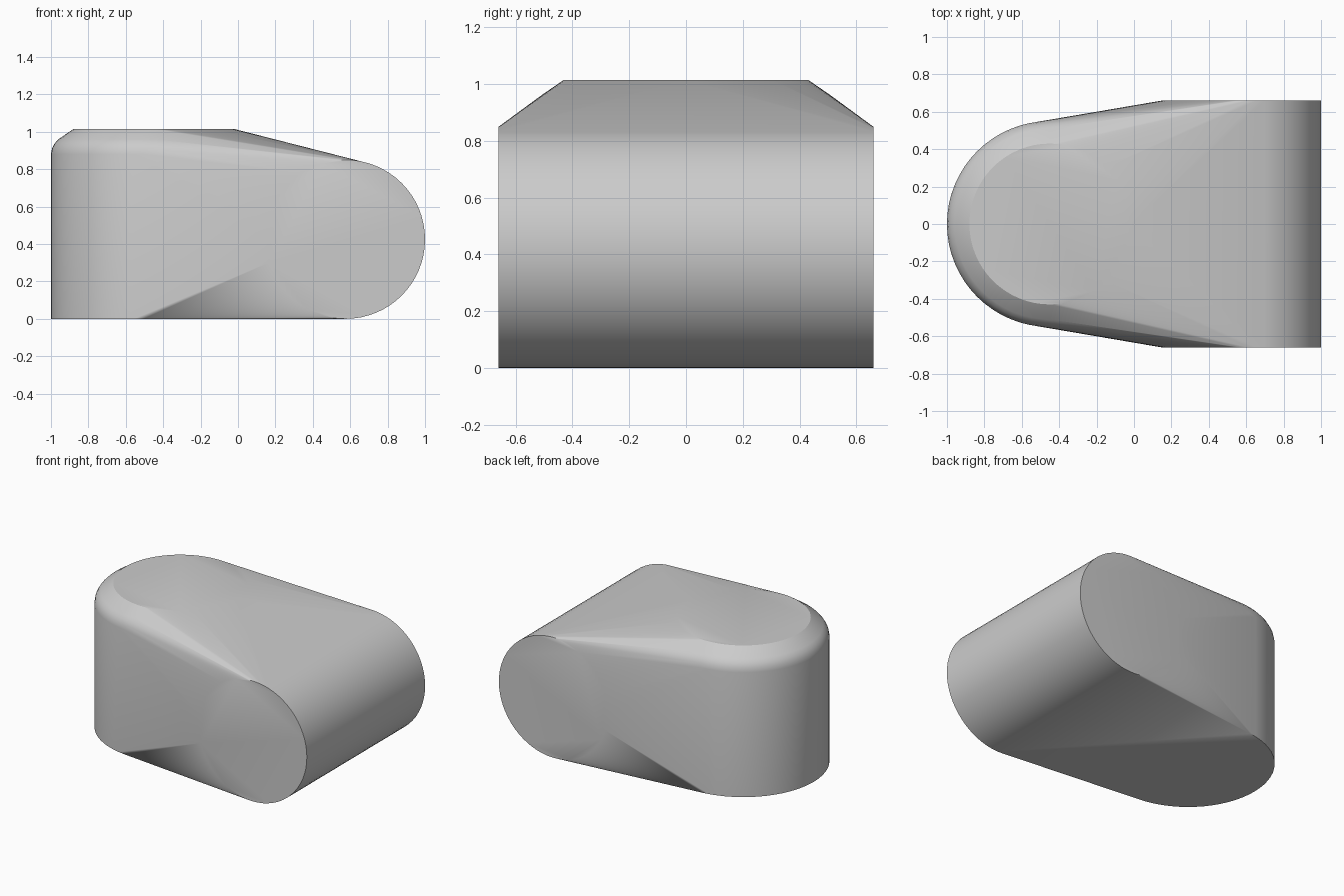
import bpy
import bmesh
from math import cos, sin, tau, radians

cube = bpy.data.objects.get("Cube")
if cube:
    bpy.data.objects.remove(cube, do_unlink=True)

SEGMENTS = 64

grey = bpy.data.materials.new("plain_grey")
grey.use_nodes = True
grey.diffuse_color = (0.6, 0.6, 0.6, 1)
grey.node_tree.nodes["Principled BSDF"].inputs["Base Color"].default_value = (0.6, 0.6, 0.6, 1)


def circle(radius):
    """Points of a circle around the origin."""
    return [(radius * cos(tau * i / SEGMENTS), radius * sin(tau * i / SEGMENTS))
            for i in range(SEGMENTS)]


bm = bmesh.new()

# Upright post with a rounded, chamfered top: (radius, height) rings
for radius, height in [(0.55, 0), (0.55, 0.88), (0.544, 0.912), (0.53, 0.938),
                       (0.51, 0.96), (0.43, 1.015)]:
    for a, b in circle(radius):
        bm.verts.new((a - 0.45, b, height))

# Horizontal roller across the other end
for side in (-0.66, 0.66):
    for a, b in circle(0.425):
        bm.verts.new((a + 0.575, side, b + 0.425))

# One taut skin around both
hull = bmesh.ops.convex_hull(bm, input=bm.verts[:])
unused = {v for v in hull["geom_interior"] + hull["geom_unused"]
          if isinstance(v, bmesh.types.BMVert)}
bmesh.ops.delete(bm, geom=list(unused), context="VERTS")
bmesh.ops.dissolve_limit(bm, angle_limit=radians(0.2), verts=bm.verts[:], edges=bm.edges[:])
bmesh.ops.recalc_face_normals(bm, faces=bm.faces[:])

mesh = bpy.data.meshes.new("wedge_body")
bm.to_mesh(mesh)
bm.free()
mesh.materials.append(grey)
body = bpy.data.objects.new("wedge_body", mesh)
bpy.context.collection.objects.link(body)

# Smooth skin with crisp rims
bpy.ops.object.select_all(action="DESELECT")
body.select_set(True)
bpy.context.view_layer.objects.active = body
bpy.ops.object.shade_smooth_by_angle(angle=radians(30))
